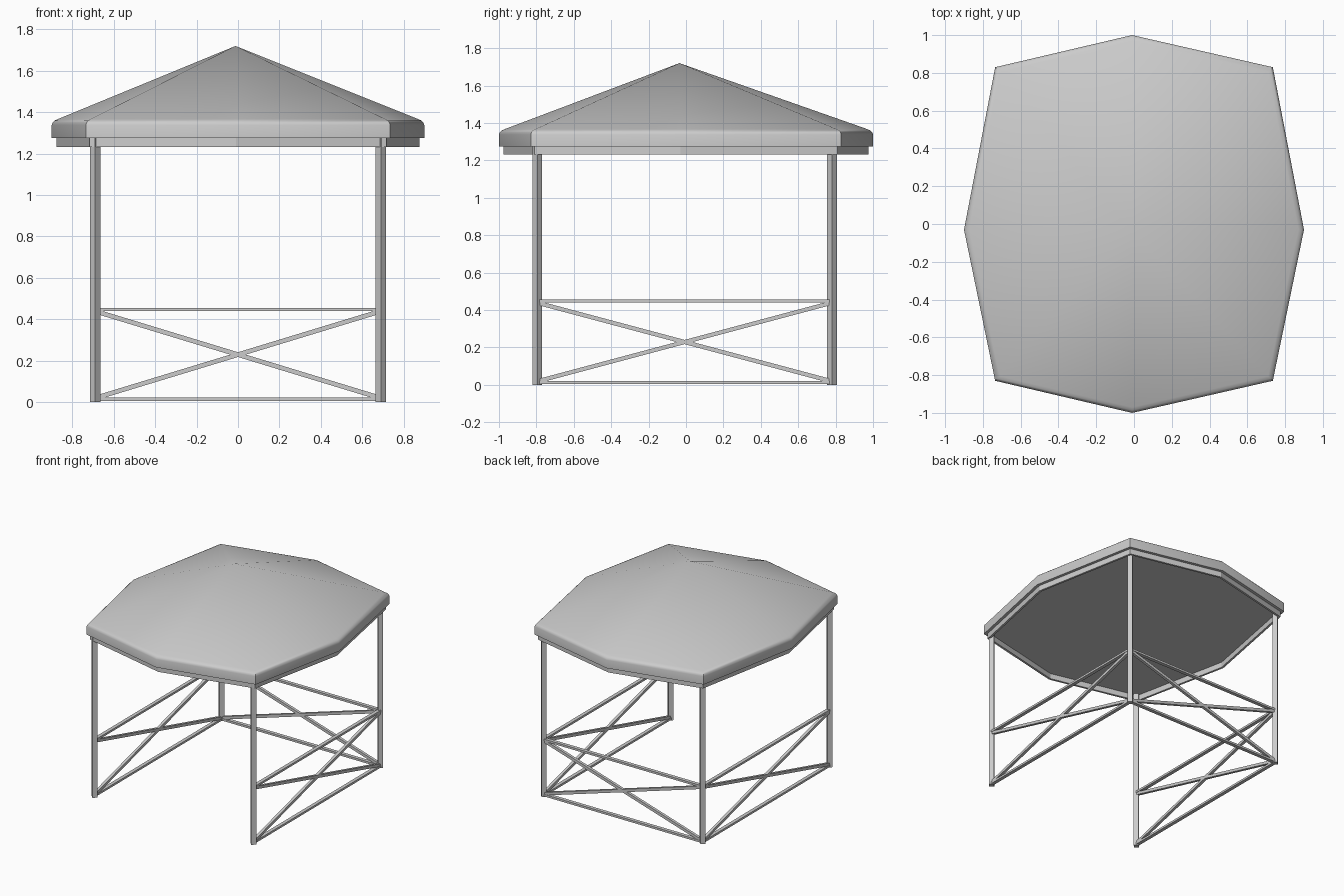
import bpy, bmesh, math
from mathutils import Vector

if "Cube" in bpy.data.objects:
    bpy.data.objects.remove(bpy.data.objects["Cube"])

OUTLINE = [(-0.01, -1.0), (0.735, -0.83), (0.9, -0.03), (0.735, 0.83),
           (-0.01, 1.0), (-0.735, 0.83), (-0.9, -0.03), (-0.735, -0.83)]
POST_X, FRONT_Y, BACK_Y = 0.69, -0.795, 0.78


def finish(name, bm, smooth=False):
    bmesh.ops.recalc_face_normals(bm, faces=bm.faces)
    mesh = bpy.data.meshes.new(name)
    bm.to_mesh(mesh)
    bm.free()
    ob = bpy.data.objects.new(name, mesh)
    bpy.context.collection.objects.link(ob)
    if smooth:
        bpy.context.view_layer.objects.active = ob
        ob.select_set(True)
        bpy.ops.object.shade_smooth_by_angle(angle=math.radians(35))
        ob.select_set(False)
    return ob


def loft(name, profile, apex=None, closed=False, smooth=False):
    """Stack inset copies of the octagon outline: profile = (inset, z)."""
    bm = bmesh.new()
    rings = []
    for inset, z in profile:
        sx, sy = 1 - inset / 0.9, 1 - inset
        rings.append([bm.verts.new((x * sx, y * sy, z)) for x, y in OUTLINE])
    n = len(OUTLINE)
    pairs = list(zip(rings, rings[1:]))
    if closed:
        pairs.append((rings[-1], rings[0]))
    for a, b in pairs:
        for i in range(n):
            j = (i + 1) % n
            bm.faces.new((a[i], a[j], b[j], b[i]))
    if apex:
        bm.faces.new(rings[0])
        top = bm.verts.new(apex)
        for i in range(n):
            bm.faces.new((rings[-1][i], rings[-1][(i + 1) % n], top))
    return finish(name, bm, smooth)


def bar(name, a, b, width, height):
    """Rectangular bar between two points, height kept in the vertical plane."""
    a, b = Vector(a), Vector(b)
    d = (b - a).normalized()
    side = d.cross(Vector((0, 0, 1))).normalized()
    up = side.cross(d)
    bm = bmesh.new()
    bmesh.ops.create_cube(bm, size=1)
    for v in bm.verts:
        c = v.co.copy()
        v.co = (a + b) / 2 + d * c.x * (b - a).length + side * c.y * width + up * c.z * height
    return finish(name, bm)


# Canopy roof with rounded rim and flat ceiling
loft("canopy_roof", [(0, 1.275), (0, 1.338), (0.004, 1.35), (0.014, 1.36), (0.03, 1.367)],
     apex=(-0.012, -0.035, 1.72), smooth=True)

# Fascia frame under the rim
loft("fascia_frame", [(0.023, 1.232), (0.023, 1.28), (0.04, 1.28), (0.04, 1.232)], closed=True)

# Four square posts, turned corner-on
corners = {"front_left": (-POST_X, FRONT_Y), "front_right": (POST_X, FRONT_Y),
           "back_left": (-POST_X, BACK_Y), "back_right": (POST_X, BACK_Y)}
for label, (x, y) in corners.items():
    bm = bmesh.new()
    bmesh.ops.create_cone(bm, cap_ends=True, segments=4, radius1=0.026, radius2=0.026, depth=1.275)
    bmesh.ops.translate(bm, verts=bm.verts, vec=(x, y, 0.6375))
    # put a corner on each main axis
    finish(label + "_post", bm)

# Rails and cross braces on the left, right and back sides
LOW, HIGH = 0.013, 0.447
for side, p, q in (("left", "front_left", "back_left"),
                   ("right", "front_right", "back_right"),
                   ("back", "back_left", "back_right")):
    a, b = corners[p], corners[q]
    bar(side + "_top_rail", (*a, HIGH), (*b, HIGH), 0.028, 0.016)
    bar(side + "_bottom_rail", (*a, LOW), (*b, LOW), 0.028, 0.016)
    bar(side + "_brace_rising", (*a, LOW + 0.006), (*b, HIGH - 0.008), 0.022, 0.022)
    bar(side + "_brace_falling", (*a, HIGH - 0.008), (*b, LOW + 0.006), 0.022, 0.022)
